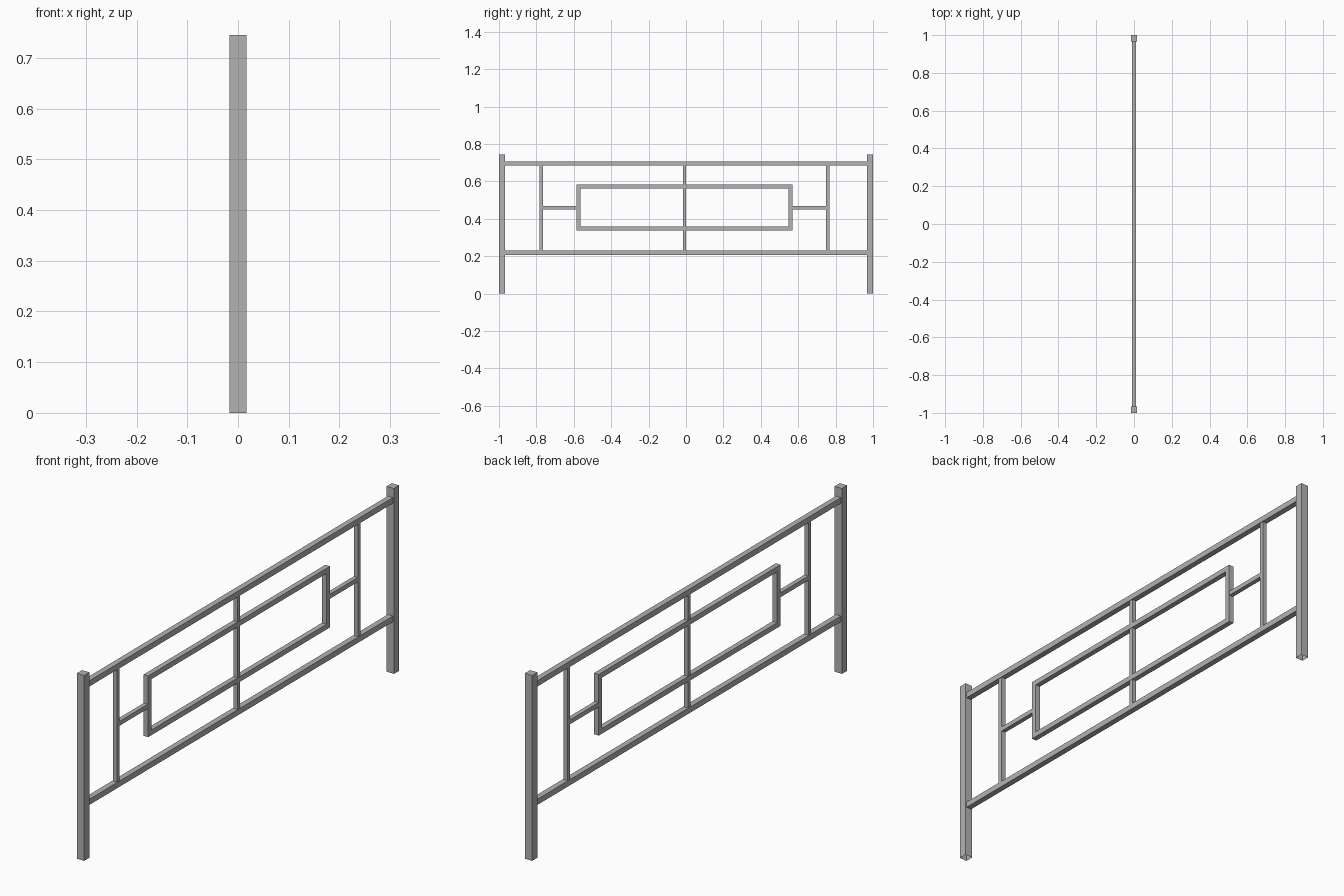
import bpy
import bmesh

cube = bpy.data.objects.get("Cube")
if cube:
    bpy.data.objects.remove(cube, do_unlink=True)

# Single plain metal colour
metal = bpy.data.materials.new("grey_metal")
metal.use_nodes = True
GREY = (0.45, 0.45, 0.45, 1)
metal.diffuse_color = GREY
metal.node_tree.nodes["Principled BSDF"].inputs["Base Color"].default_value = GREY


def bar(name, depth, y0, y1, z0, z1, open_bottom=False):
    """Box centred on x, spanning y0..y1 and z0..z1."""
    bm = bmesh.new()
    bmesh.ops.create_cube(bm, size=1)
    for v in bm.verts:
        v.co.x *= depth
        v.co.y = y0 if v.co.y < 0 else y1
        v.co.z = z0 if v.co.z < 0 else z1
    bmesh.ops.recalc_face_normals(bm, faces=bm.faces)
    if open_bottom:
        low = [f for f in bm.faces if f.normal.z < -0.5]
        bmesh.ops.delete(bm, geom=low, context='FACES_ONLY')
    mesh = bpy.data.meshes.new(name)
    bm.to_mesh(mesh)
    bm.free()
    mesh.materials.append(metal)
    obj = bpy.data.objects.new(name, mesh)
    bpy.context.collection.objects.link(obj)
    return obj


POST, RAIL, FRAME, ROD = 0.033, 0.023, 0.021, 0.018
TOP, LOW = 0.684, 0.231        # clear opening between the rails
MID = -0.008                   # centre line of the infill pattern
F_OUT, F_LOW, F_TOP = 0.577, 0.337, 0.583
ROD_OUT = 0.765

# Hollow end posts
for side, y in (("front", -1), ("back", 1 - POST)):
    bar(side + "_post", POST, y, y + POST, 0, 0.745, open_bottom=True)

# Long rails
span = 1 - POST
bar("top_rail", RAIL, -span, span, TOP, TOP + RAIL)
bar("bottom_rail", RAIL, -span, span, LOW - RAIL, LOW)

# Upright rods between the rails
for name, y in (("front_rod", MID - ROD_OUT), ("centre_rod", MID), ("back_rod", MID + ROD_OUT)):
    bar(name, ROD, y - ROD / 2, y + ROD / 2, LOW, TOP)

# Rectangular inner frame
for name, z in (("frame_bottom", F_LOW), ("frame_top", F_TOP - FRAME)):
    bar(name, FRAME, MID - F_OUT + FRAME, MID + F_OUT - FRAME, z, z + FRAME)
for name, y in (("frame_front", MID - F_OUT), ("frame_back", MID + F_OUT - FRAME)):
    bar(name, FRAME, y, y + FRAME, F_LOW, F_TOP)

# Short links joining the frame to the outer rods
zc = (F_LOW + F_TOP) / 2
for name, s in (("front_link", -1), ("back_link", 1)):
    a, b = sorted((MID + s * F_OUT, MID + s * (ROD_OUT - ROD / 2)))
    bar(name, ROD, a, b, zc - ROD / 2, zc + ROD / 2)
